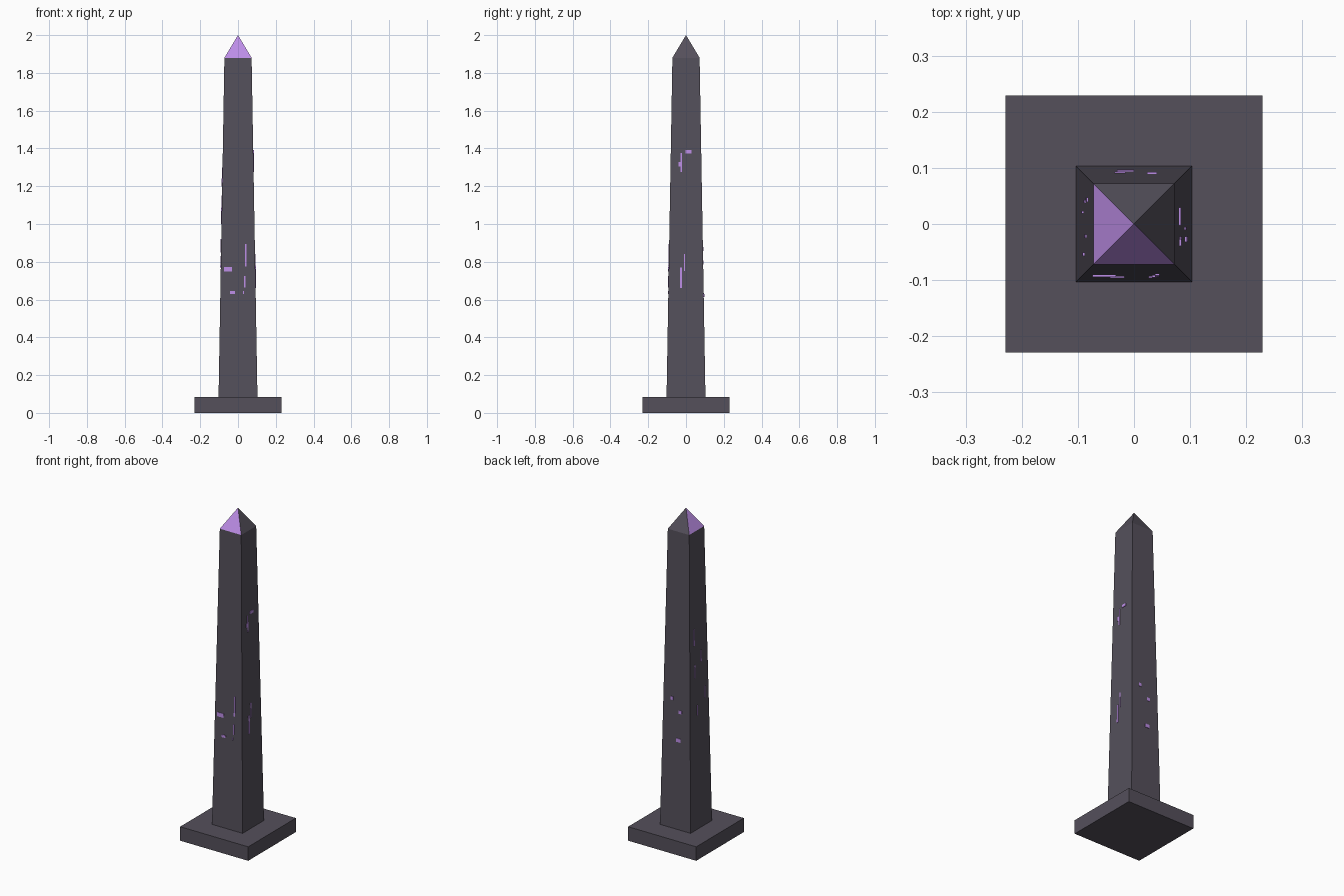
import bpy
import bmesh
from math import atan2
from mathutils import Matrix, Vector

if "Cube" in bpy.data.objects:
    bpy.data.objects.remove(bpy.data.objects["Cube"])


def material(name, color):
    mat = bpy.data.materials.new(name)
    mat.use_nodes = True
    mat.diffuse_color = (*color, 1)
    bsdf = next(n for n in mat.node_tree.nodes if n.type == 'BSDF_PRINCIPLED')
    bsdf.inputs["Base Color"].default_value = (*color, 1)
    bsdf.inputs["Roughness"].default_value = 0.8
    return mat


stone = material("dark stone", (0.09, 0.08, 0.105))
purple = material("glowing purple", (0.51, 0.27, 0.8))


def finish(name, bm, *mats):
    bmesh.ops.recalc_face_normals(bm, faces=bm.faces)
    mesh = bpy.data.meshes.new(name)
    bm.to_mesh(mesh)
    bm.free()
    for mat in mats:
        mesh.materials.append(mat)
    obj = bpy.data.objects.new(name, mesh)
    bpy.context.collection.objects.link(obj)
    return obj


BASE_TOP, SHAFT_TOP, TIP = 0.085, 1.88, 2.0
BOTTOM_HALF, TOP_HALF = 0.103, 0.072

# Square plinth
bm = bmesh.new()
bmesh.ops.create_cube(bm, size=1, matrix=Matrix.Translation((0, 0, BASE_TOP / 2))
                      @ Matrix.Diagonal((0.458, 0.458, BASE_TOP, 1)))
finish("plinth", bm, stone)

# Tapered shaft with a pointed cap, two cap faces coloured
bm = bmesh.new()
rings = [[bm.verts.new((sx * h, sy * h, z)) for sx, sy in ((-1, -1), (1, -1), (1, 1), (-1, 1))]
         for h, z in ((BOTTOM_HALF, BASE_TOP), (TOP_HALF, SHAFT_TOP))]
tip = bm.verts.new((0, 0, TIP))
bm.faces.new(rings[0])
for i in range(4):
    j = (i + 1) % 4
    bm.faces.new((rings[0][i], rings[0][j], rings[1][j], rings[1][i]))
    bm.faces.new((rings[1][i], rings[1][j], tip))
bm.normal_update()
for face in bm.faces:
    center = face.calc_center_median()
    if center.z > SHAFT_TOP and min(center.x, center.y) < -0.01:
        face.material_index = 1
finish("shaft", bm, stone, purple)

# Thin raised marks: (offset along the face, height, width, length)
marks = {
    "front": ((0, -1), [(-0.053, 0.76, 0.042, 0.025), (0.041, 0.835, 0.008, 0.12),
                        (0.036, 0.695, 0.008, 0.06), (-0.03, 0.637, 0.026, 0.015),
                        (0.029, 0.637, 0.006, 0.015)]),
    "left": ((1, 0), [(-0.027, 0.715, 0.01, 0.11), (-0.008, 0.795, 0.006, 0.09),
                      (0.013, 1.383, 0.032, 0.017), (-0.032, 1.317, 0.014, 0.025),
                      (-0.025, 1.325, 0.006, 0.1)]),
    "back": ((0, 1), [(-0.032, 0.868, 0.018, 0.02), (0.025, 0.796, 0.02, 0.02),
                      (0.015, 0.624, 0.03, 0.022)]),
    "right": ((-1, 0), [(-0.043, 1.248, 0.008, 0.1), (0.022, 1.115, 0.006, 0.07),
                        (-0.04, 1.04, 0.006, 0.08), (0.054, 0.885, 0.006, 0.07),
                        (-0.021, 0.8, 0.005, 0.06)]),
}
slope = (BOTTOM_HALF - TOP_HALF) / (SHAFT_TOP - BASE_TOP)
for side, (direction, plates) in marks.items():
    out = Vector((*direction, 0))
    along = Vector((0, 0, 1)).cross(out)
    spin = Matrix.Rotation(atan2(along.y, along.x), 4, 'Z')
    lean = Matrix.Rotation(-atan2(slope, 1), 4, 'X')
    bm = bmesh.new()
    for offset, z, width, length in plates:
        depth = BOTTOM_HALF - slope * (z - BASE_TOP)
        place = Matrix.Translation(along * offset + out * depth + Vector((0, 0, z)))
        bmesh.ops.create_cube(bm, size=1, matrix=place @ spin @ lean
                              @ Matrix.Diagonal((width, 0.006, length, 1)))
    finish(side + "_marks", bm, purple)
